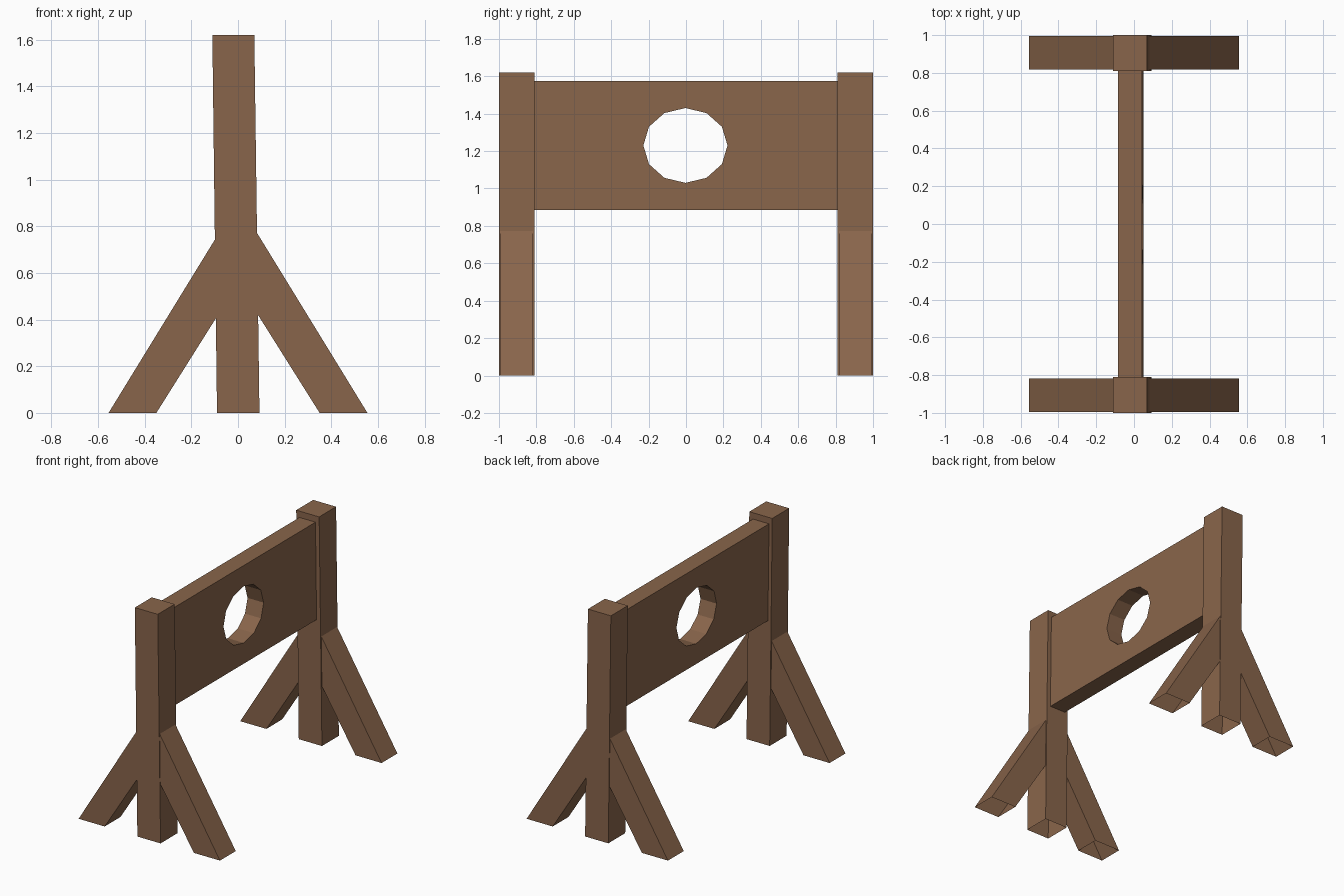
import bpy, bmesh, math
from mathutils import Matrix

if "Cube" in bpy.data.objects:
    bpy.data.objects.remove(bpy.data.objects["Cube"])

wood = bpy.data.materials.new("wood")
wood.diffuse_color = (0.25, 0.13, 0.07, 1)
wood.use_nodes = True
wood.node_tree.nodes["Principled BSDF"].inputs["Base Color"].default_value = wood.diffuse_color


def add(name, mesh):
    mesh.materials.clear()
    mesh.materials.append(wood)
    ob = bpy.data.objects.new(name, mesh)
    bpy.context.collection.objects.link(ob)
    return ob


def beam(name, profile, y0, y1, open_edges=()):
    """Extrude an x-z profile along y, leaving the listed sides open."""
    bm = bmesh.new()
    a = [bm.verts.new((x, y0, z)) for x, z in profile]
    b = [bm.verts.new((x, y1, z)) for x, z in profile]
    n = len(profile)
    bm.faces.new(a)
    bm.faces.new(b[::-1])
    for i in range(n):
        if i not in open_edges:
            j = (i + 1) % n
            bm.faces.new((a[j], a[i], b[i], b[j]))
    bmesh.ops.recalc_face_normals(bm, faces=bm.faces)
    me = bpy.data.meshes.new(name)
    bm.to_mesh(me)
    bm.free()
    return add(name, me)


# Leaning posts and splayed braces, open underneath
post = [(-0.09, 0), (0.092, 0), (0.07, 1.62), (-0.11, 1.62)]
for side, label in ((-1, "front"), (1, "back")):
    beam(label + "_post", post, *sorted((side * 0.81, side * 1.0)), open_edges=(0,))
    for s, hand, x_in in ((-1, "left", 0.09), (1, "right", 0.075)):
        z_in = (0.555 - x_in) * 1.63
        z_lo = (0.35 - x_in) * 1.59
        brace = [(s * 0.35, 0), (s * 0.555, 0), (s * x_in, z_in), (s * x_in, z_lo)]
        beam(f"{label}_{hand}_brace", brace, *sorted((side * 0.818, side * 0.995)),
             open_edges=(0, 2))

# Board with a twelve-sided hole
curve = bpy.data.curves.new("board_outline", "CURVE")
curve.dimensions = "2D"
curve.fill_mode = "BOTH"
curve.extrude = 0.063
outline = [(-0.815, 0.885), (0.815, 0.885), (0.815, 1.575), (-0.815, 1.575)]
hole = [(-0.003 + 0.225 * math.cos(k * math.pi / 6), 1.23 + 0.2 * math.sin(k * math.pi / 6))
        for k in range(12)]
for pts in (outline, hole):
    sp = curve.splines.new("POLY")
    sp.points.add(len(pts) - 1)
    for p, (u, v) in zip(sp.points, pts):
        p.co = (u, v, 0, 1)
    sp.use_cyclic_u = True
helper = bpy.data.objects.new("board_outline", curve)
board_mesh = bpy.data.meshes.new_from_object(helper)
bpy.data.objects.remove(helper)
# Stand the board up in the y-z plane and lean it with the posts
board_mesh.transform(Matrix(((0, -0.0125, 1, -0.002), (1, 0, 0, 0), (0, 1, 0, 0), (0, 0, 0, 1))))
board_mesh.shade_flat()
add("board", board_mesh)
